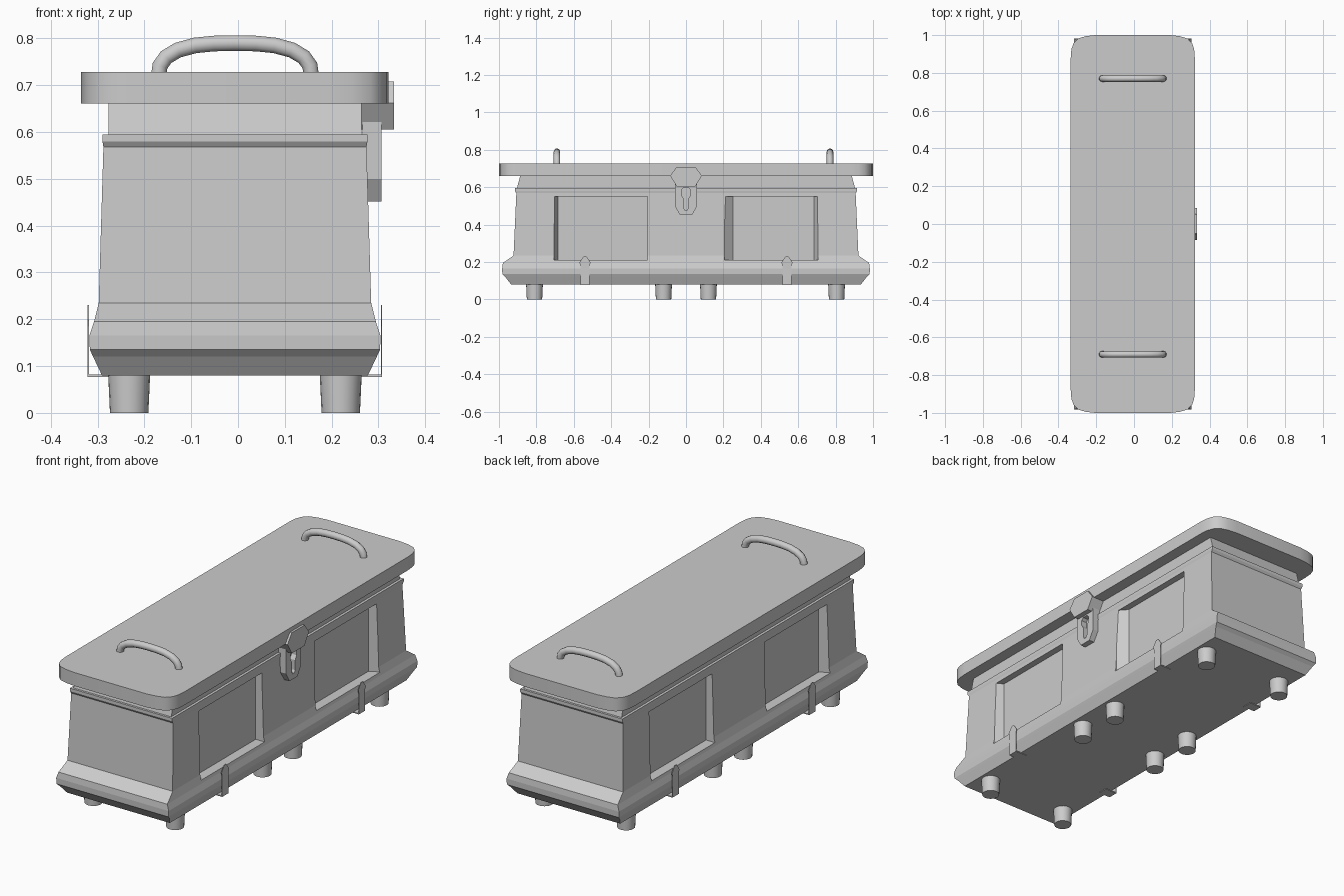
import bpy, bmesh, math
from mathutils import Matrix, Vector

if "Cube" in bpy.data.objects:
    bpy.data.objects.remove(bpy.data.objects["Cube"])

CX = -0.0065  # the chest sits slightly left because the latch sticks out on +x


def finish(name, bm, smooth=None):
    bmesh.ops.recalc_face_normals(bm, faces=bm.faces)
    me = bpy.data.meshes.new(name)
    bm.to_mesh(me)
    bm.free()
    ob = bpy.data.objects.new(name, me)
    bpy.context.collection.objects.link(ob)
    ob.location.x = CX
    if smooth:
        smooth_angle(ob, smooth)
    return ob


def smooth_angle(ob, deg):
    bpy.ops.object.select_all(action='DESELECT')
    bpy.context.view_layer.objects.active = ob
    ob.select_set(True)
    bpy.ops.object.shade_smooth_by_angle(angle=math.radians(deg))


def prism(bm, pts, offset):
    """Extrude a 3D outline along an offset into a closed solid."""
    a = [bm.verts.new(p) for p in pts]
    b = [bm.verts.new(Vector(p) + Vector(offset)) for p in pts]
    n = len(pts)
    bm.faces.new(a[::-1])
    bm.faces.new(b)
    for i in range(n):
        bm.faces.new((a[i], a[(i + 1) % n], b[(i + 1) % n], b[i]))


def side_plate(bm, yz, x0, x1, y=0.0):
    """Prism from an outline in y/z, thick along x."""
    prism(bm, [(x0, y + p[0], p[1]) for p in yz], (x1 - x0, 0, 0))


def mirrored(half):
    """Close a half outline (y >= 0, top to bottom) by mirroring y."""
    return half + [(-y, z) for y, z in reversed(half)]


def cut(ob, cutter):
    cutter.hide_render = True
    cutter.hide_set(True)
    mod = ob.modifiers.new("cut", 'BOOLEAN')
    mod.operation = 'DIFFERENCE'
    mod.solver = 'EXACT'
    mod.object = cutter


# chest body: stacked rectangles (half x, half y, z) from plinth to collar
rings = [(.284, .935, .08), (.303, .966, .12), (.310, .982, .135), (.311, .983, .165),
         (.301, .979, .195), (.291, .922, .235), (.281, .907, .568),
         (.283, .915, .58), (.283, .915, .595), (.270, .904, .595), (.270, .884, .67)]
bm = bmesh.new()
loops = [[bm.verts.new((sx * hx, sy * hy, z)) for sx, sy in ((-1, -1), (1, -1), (1, 1), (-1, 1))]
         for hx, hy, z in rings]
for lo, hi in zip(loops, loops[1:]):
    for i in range(4):
        j = (i + 1) % 4
        bm.faces.new((lo[i], lo[j], hi[j], hi[i]))
bm.faces.new(loops[0][::-1])
bm.faces.new(loops[-1])
body = finish("chest_body", bm)

# recessed side panels, repeated on the other side by a half turn
bm = bmesh.new()
for y0, y1, s0, s1 in ((-.705, -.205, .02, 0), (.205, .705, .045, .02)):
    plan = [(.36, y0), (.287, y0), (.248, y0 + s0), (.248, y1 - s1), (.287, y1), (.36, y1)]
    for s in (1, -1):
        prism(bm, [(s * x, s * y, .21) for x, y in plan], (0, 0, .34))
cut(body, finish("panel_cutter", bm))

# lid slab with rounded corners
corner = [(.3285, .88), (.325, .925), (.314, .957), (.290, .982), (.25, .994), (.2, 1.0)]
outline = (corner + [(-x, y) for x, y in reversed(corner)]
           + [(-x, -y) for x, y in corner] + [(x, -y) for x, y in reversed(corner)])
bm = bmesh.new()
prism(bm, [(x, y, .661) for x, y in outline], (0, 0, .067))
finish("lid", bm, 35)

# carrying handles on the lid
half = [(.1635, .715), (.160, .742), (.147, .760), (.122, .775), (.085, .785), (.045, .789)]
path = [(-x, z) for x, z in half] + [(0, .790)] + half[::-1]
for name, y in (("handle_front", -.69), ("handle_back", .77)):
    cu = bpy.data.curves.new(name, 'CURVE')
    cu.dimensions = '3D'
    cu.bevel_depth = .0175
    cu.bevel_resolution = 3
    sp = cu.splines.new('POLY')
    sp.points.add(len(path) - 1)
    for p, (x, z) in zip(sp.points, path):
        p.co = (x, 0, z, 1)
    ob = bpy.data.objects.new(name, cu)
    bpy.context.collection.objects.link(ob)
    ob.location = (CX, y, 0)
    bpy.ops.object.select_all(action='DESELECT')
    bpy.context.view_layer.objects.active = ob
    ob.select_set(True)
    bpy.ops.object.convert(target='MESH')
    smooth_angle(bpy.context.object, 50)

# feet
for i, y in enumerate((-.81, -.12, .12, .805)):
    for side, x in (("left", -.226), ("right", .226)):
        bm = bmesh.new()
        bmesh.ops.create_cone(bm, cap_ends=True, segments=20, radius1=.041, radius2=.045,
                              depth=.085, matrix=Matrix.Translation((x, y, .0425)))
        finish(f"foot_{side}_{i + 1}", bm, 40)

# latch: upper six-sided catch
bm = bmesh.new()
side_plate(bm, mirrored([(.05, .708), (.085, .662), (.05, .605)]), .262, .3395)
finish("latch_catch", bm)

# latch: hanging hasp with a keyhole opening
bm = bmesh.new()
side_plate(bm, mirrored([(.06, .63), (.06, .50), (.032, .452)]), .272, .3135)
hasp = finish("latch_hasp", bm)
bm = bmesh.new()
side_plate(bm, mirrored([(.014, .598), (.025, .585), (.025, .56), (.013, .54), (.013, .49), (.006, .478)]),
           .285, .34)
cut(hasp, finish("keyhole_cutter", bm))

# arrow-headed straps hooked under the plinth
arrow = mirrored([(.008, .23), (.03, .198), (.025, .185), (.025, .08)])
for s, side in ((1, "right"), (-1, "left")):
    for y, end in ((-.54, "front"), (.54, "back")):
        bm = bmesh.new()
        side_plate(bm, arrow, s * .3115, s * .3145, y)
        side_plate(bm, [(-.025, .077), (.025, .077), (.025, .082), (-.025, .082)], s * .25, s * .3145, y)
        finish(f"strap_{side}_{end}", bm)
